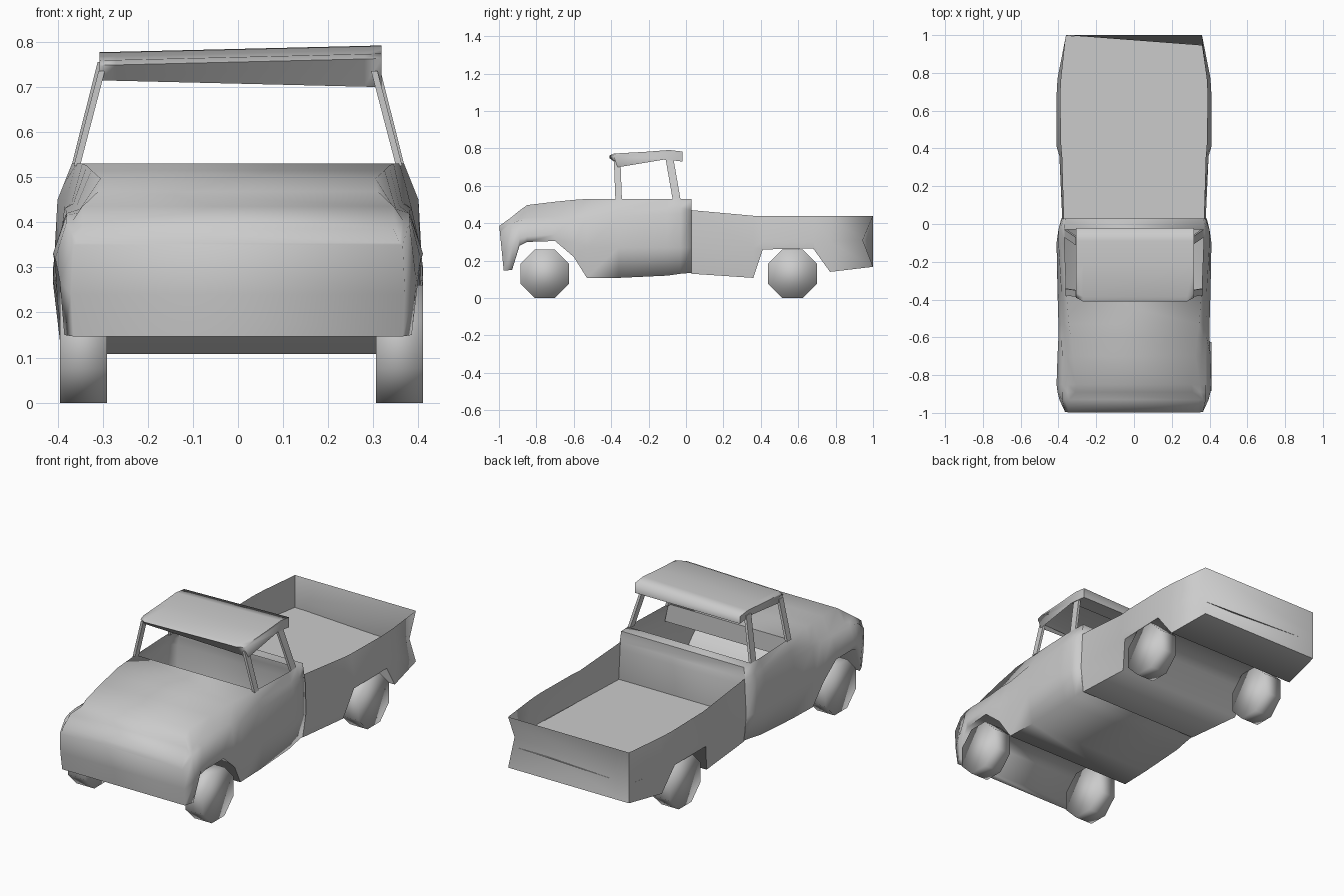
import bpy, math
from mathutils import Vector

cube = bpy.data.objects.get("Cube")
if cube:
    bpy.data.objects.remove(cube)

grey = bpy.data.materials.new("plain grey")
grey.use_nodes = True
COLOUR = (0.6, 0.6, 0.6, 1)
grey.diffuse_color = COLOUR
grey.node_tree.nodes["Principled BSDF"].inputs["Base Color"].default_value = COLOUR


def make(name, verts, faces, angle=50):
    mesh = bpy.data.meshes.new(name)
    mesh.from_pydata(verts, [], faces)
    mesh.materials.append(grey)
    ob = bpy.data.objects.new(name, mesh)
    bpy.context.collection.objects.link(ob)
    bpy.ops.object.select_all(action='DESELECT')
    ob.select_set(True)
    bpy.context.view_layer.objects.active = ob
    bpy.ops.object.mode_set(mode='EDIT')
    bpy.ops.mesh.select_all(action='SELECT')
    bpy.ops.mesh.remove_doubles(threshold=0.0005)
    bpy.ops.mesh.normals_make_consistent(inside=False)
    bpy.ops.object.mode_set(mode='OBJECT')
    bpy.ops.object.shade_smooth_by_angle(angle=math.radians(angle))
    return ob


def loft(rings, closed=True, skip=lambda i, j: False):
    """Join equal rings of points with quads."""
    n = len(rings[0])
    verts = [p for r in rings for p in r]
    faces = []
    for i in range(len(rings) - 1):
        for j in range(n if closed else n - 1):
            k = (j + 1) % n
            if not skip(i, j):
                faces.append((i*n + j, i*n + k, (i+1)*n + k, (i+1)*n + j))
    return verts, faces


# Front body: stations of y, sill (x, z), waist (x, z), belt (x, z), shoulder (x, z)
stations = [
    (-0.98, .365, .147, .37, .24, .365, .35, .345, .385),
    (-0.93, .385, .15, .395, .27, .38, .40, .345, .435),
    (-0.89, .39, .28, .405, .32, .38, .415, .31, .468),
    (-0.85, .40, .30, .41, .33, .38, .42, .305, .497),
    (-0.70, .405, .305, .405, .34, .38, .425, .325, .515),
    (-0.60, .40, .22, .40, .30, .385, .43, .335, .525),
    (-0.53, .385, .108, .40, .27, .385, .43, .345, .53),
    (-0.36, .38, .108, .405, .27, .385, .435, .358, .53),
    (-0.10, .375, .12, .41, .27, .40, .45, .368, .53),
    (-0.03, .37, .13, .40, .27, .40, .45, .368, .53),
    (0.03, .365, .135, .385, .27, .38, .43, .365, .53),
]


def section(s):
    y, half = s[0], [(s[i], s[i + 1]) for i in (1, 3, 5, 7)]
    (xs, zs), (xt, zt) = half[2:]
    rise = .12 if y < -.5 else .4  # wing ledge beside the bonnet
    half.insert(3, (xs + .4 * (xt - xs), zs + rise * (zt - zs)))
    pts = [(x, y, z) for x, z in half] + [(-x, y, z) for x, z in reversed(half)]
    if y < -0.95:  # nose leans forward towards its top
        pts = [(x, y - 0.1 * (z - 0.2), z) for x, y, z in pts]
    return pts


CAB = (7, 8)  # spans left open above the seats
verts, faces = loft([section(s) for s in stations],
                    skip=lambda i, j: i in CAB and j == 4)
last = len(verts) - 10
for base in (0, last):  # nose and cab rear wall, in horizontal bands
    for j in range(4):
        faces.append((base + j, base + j + 1, base + 8 - j, base + 9 - j))
make("front_body", verts, faces, 80)

# Dashboard below the windscreen
make("dashboard", *loft([[(x, -.362, z) for x in (-w, w)] for z, w in ((.53, .357), (.43, .38))],
                        closed=False))

# Bed shell: y, bottom (x, z), middle (x, z), rail (x, z); the underside follows the arches
bed = [
    (0.03, .365, .13, .38, .27, .37, .47),
    (0.36, .375, .108, .395, .27, .38, .44),
    (0.41, .405, .26, .41, .30, .385, .44),
    (0.68, .41, .265, .41, .30, .39, .44),
    (0.77, .395, .14, .405, .30, .385, .44),
    (1.0, .36, .167, .36, .31, .36, .44),
]
DENT = .055  # the tailgate is pushed in at its left end
rings = []
for s in bed:
    half = [(s[i], s[0], s[i + 1]) for i in (5, 3, 1)]
    rings.append(half + [(-x, y, z) for x, y, z in reversed(half)])
x, y, z = rings[-1][1]
rings[-1][1] = (x, y - DENT, z)
verts, faces = loft(rings, closed=False)
end = len(verts) - 6
for j in (0, 1):  # tailgate, creased along its middle
    faces.append((end + j, end + j + 1, end + 4 - j, end + 5 - j))
make("bed_shell", verts, faces, 80)

# Bed floor, meeting the tailgate at its slant
floor = [[(x, y, .267) for x in (-w, w)]
         for y, w in ((.03, .378), (.36, .393), (.68, .405), (.77, .40))]
floor.append([(-.36, .998, .267), (.36, .96, .267)])
make("bed_floor", *loft(floor, closed=False))

# Roof: an open shell from a side profile carried across, slightly twisted
profile = [(-.365, .707), (-.41, .755), (-.385, .766), (-.22, .774), (-.09, .784),
           (-.02, .776), (-.02, .73), (-.06, .735), (-.12, .74)]
rings = []
for x, pull in ((-.307, .02), (-.27, 0), (.28, 0), (.318, .02)):
    ring = []
    for y, z in profile:
        twist = .024 * x if z > .75 else -.024 * x if z < .72 else 0
        ring.append((x, y + (pull if y < -.38 else 0), z + twist))
    rings.append(ring)
verts, faces = loft(rings, closed=False)
n = len(profile)
faces += [tuple(range(n)), tuple(range(3 * n, 4 * n))]
make("roof", verts, faces, 85)


def pillar(name, top, bottom, depth, width):
    """A slim four-sided post between two points."""
    rings = [[tuple(Vector(c) + Vector((dx * width, dy * depth, 0)))
              for dx, dy in ((-.5, -.5), (.5, -.5), (.5, .5), (-.5, .5))]
             for c in (bottom, top)]
    v, f = loft(rings)
    make(name, v, f + [(0, 1, 2, 3), (4, 5, 6, 7)], 30)


for side, label in ((1, "left"), (-1, "right")):
    pillar("front_pillar_" + label, (side * .302, -.368, .735), (side * .357, -.36, .525), .035, .014)
    pillar("rear_pillar_" + label, (side * .304, -.09, .755), (side * .362, -.05, .525), .042, .014)

# Wheels: eight-sided drums, set a touch to the left
for y, place in ((-.755, "front"), (.57, "rear")):
    for side, label in ((1, "left"), (-1, "right")):
        rings = []
        for x in (.298, .402):
            angles = [math.pi / 8 + k * math.pi / 4 for k in range(8)]
            rings.append([(side * x + .008, y + .141 * math.cos(a), .13 + .141 * math.sin(a))
                          for a in angles])
        v, f = loft(rings)
        make(f"{place}_wheel_{label}", v, f + [tuple(range(8)), tuple(range(8, 16))], 180)
